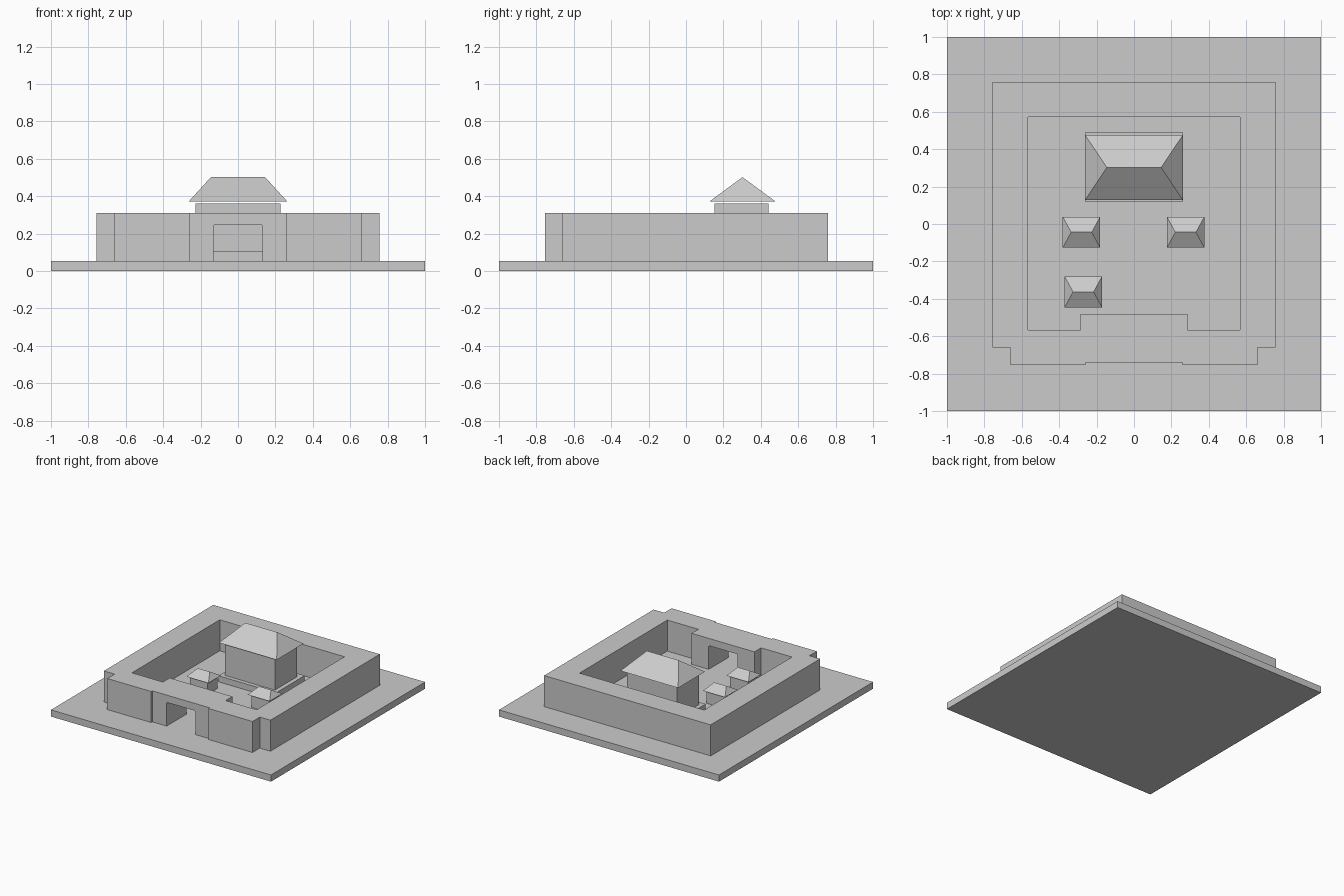
import bpy, bmesh
from mathutils import Vector

cube = bpy.data.objects.get("Cube")
if cube:
    bpy.data.objects.remove(cube, do_unlink=True)

stone = bpy.data.materials.new("light_grey_stone")
stone.use_nodes = True
GREY = (0.6, 0.6, 0.6, 1)
stone.diffuse_color = GREY
stone.node_tree.nodes["Principled BSDF"].inputs["Base Color"].default_value = GREY

FLOOR = 0.055
WALL_TOP = 0.31


def finish(name, bm):
    bmesh.ops.recalc_face_normals(bm, faces=bm.faces)
    mesh = bpy.data.meshes.new(name)
    bm.to_mesh(mesh)
    bm.free()
    mesh.materials.append(stone)
    obj = bpy.data.objects.new(name, mesh)
    bpy.context.collection.objects.link(obj)
    return obj


def prism(name, points, direction):
    """Extrude a closed outline along a direction."""
    bm = bmesh.new()
    face = bm.faces.new([bm.verts.new(p) for p in points])
    top = bmesh.ops.extrude_face_region(bm, geom=[face])
    verts = [g for g in top["geom"] if isinstance(g, bmesh.types.BMVert)]
    bmesh.ops.translate(bm, verts=verts, vec=Vector(direction))
    return finish(name, bm)


def block(name, cx, cy, w, d, z0, z1):
    x, y = w / 2, d / 2
    pts = [(cx + sx * x, cy + sy * y, z0)
           for sx, sy in ((-1, -1), (1, -1), (1, 1), (-1, 1))]
    return prism(name, pts, (0, 0, z1 - z0))


def hip_roof(name, cx, cy, w, d, ridge, z0, z1):
    bm = bmesh.new()
    a, b, c, e = [bm.verts.new((cx + sx * w / 2, cy + sy * d / 2, z0))
                  for sx, sy in ((-1, -1), (1, -1), (1, 1), (-1, 1))]
    l, r = [bm.verts.new((cx + s * ridge / 2, cy, z1)) for s in (-1, 1)]
    for f in ((e, c, b, a), (a, b, r, l), (b, c, r), (c, e, l, r), (e, a, l)):
        bm.faces.new(f)
    return finish(name, bm)


def mirrored(half):
    """Complete a symmetric outline from its +x half."""
    return half + [(-x, y) for x, y in reversed(half)]


def cut(target, cutter):
    cutter.hide_render = True
    mod = target.modifiers.new("cut", "BOOLEAN")
    mod.operation = "DIFFERENCE"
    mod.solver = "EXACT"
    mod.object = cutter
    bpy.context.view_layer.objects.active = target
    bpy.ops.object.modifier_apply(modifier=mod.name)
    bpy.data.objects.remove(cutter, do_unlink=True)


# Ground slab
block("ground_slab", 0, 0, 2, 2, 0, FLOOR)

# Enclosing wall with stepped front and inward gatehouse
outer = mirrored([(0.26, -0.74), (0.26, -0.755), (0.66, -0.755),
                  (0.66, -0.66), (0.757, -0.66), (0.757, 0.76)])
inner = mirrored([(0.285, -0.48), (0.285, -0.567), (0.567, -0.567), (0.567, 0.573)])
wall = prism("enclosing_wall", [(x, y, FLOOR) for x, y in outer],
             (0, 0, WALL_TOP - FLOOR))
cut(wall, prism("courtyard_cutter", [(x, y, -0.1) for x, y in inner], (0, 0, 0.7)))

# Gate passage with clipped upper corners
gate = mirrored([(0.13, -0.1), (0.13, 0.243), (0.123, 0.25)])
cut(wall, prism("gate_cutter", [(x, -0.9, z) for x, z in gate], (0, 0.55, 0)))

# Main hall on its terrace
block("hall_terrace", 0, 0.305, 0.525, 0.37, FLOOR, 0.105)
block("hall_body", 0, 0.297, 0.455, 0.288, 0.105, 0.36)
hip_roof("hall_roof", 0, 0.302, 0.525, 0.35, 0.29, 0.373, 0.502)

# Small courtyard pavilions
for label, x, y in (("left", 0.276, -0.044), ("right", -0.281, -0.044),
                    ("front", -0.271, -0.363)):
    block(label + "_pavilion_body", x, y, 0.16, 0.125, FLOOR, 0.155)
    hip_roof(label + "_pavilion_roof", x, y, 0.2, 0.165, 0.11, 0.16, 0.21)
